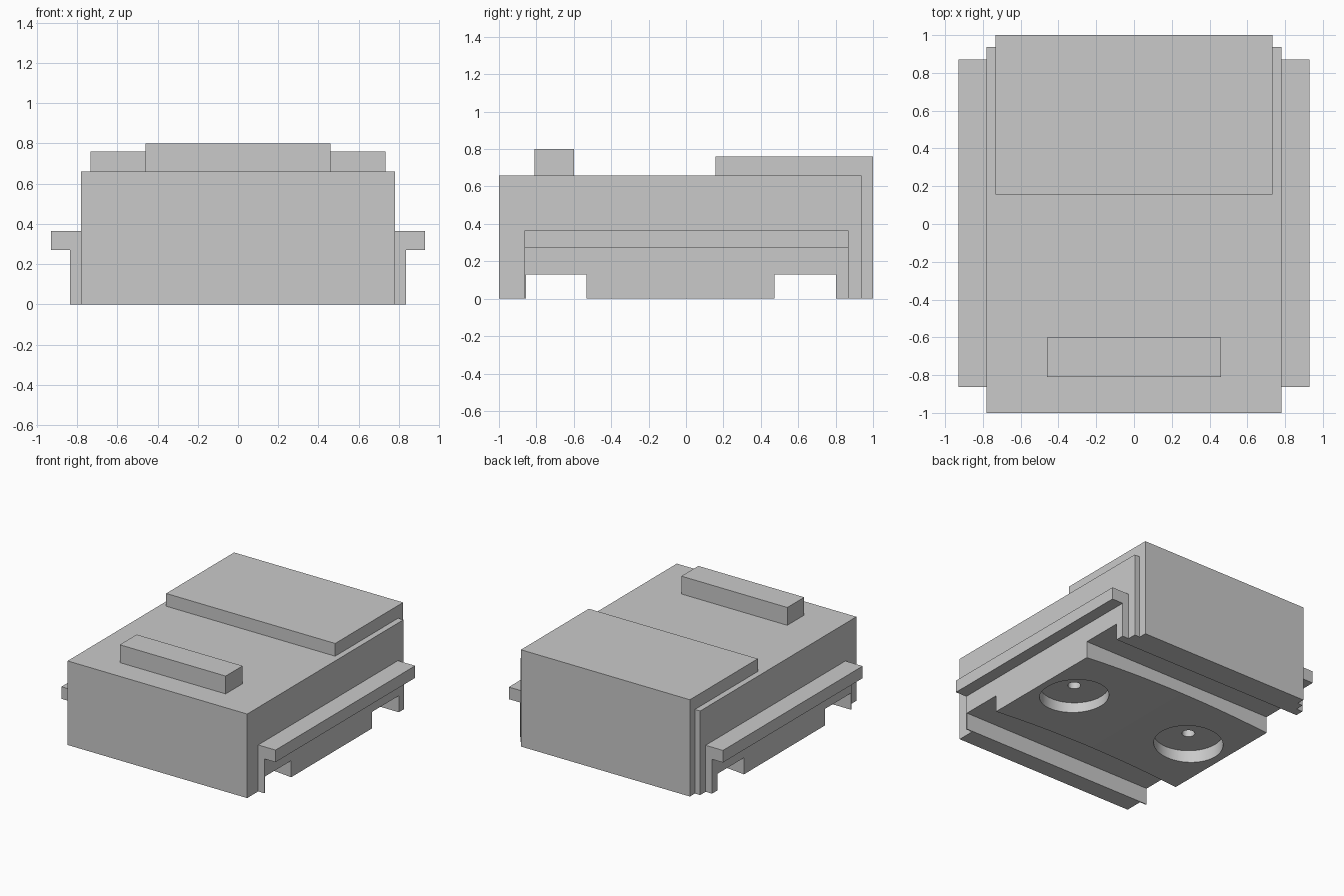
import bpy, bmesh

cube = bpy.data.objects.get("Cube")
if cube:
    bpy.data.objects.remove(cube, do_unlink=True)

grey = bpy.data.materials.new("plain_grey")
grey.use_nodes = True
grey.diffuse_color = (0.59, 0.59, 0.59, 1)
grey.node_tree.nodes["Principled BSDF"].inputs["Base Color"].default_value = grey.diffuse_color


def finish(name, bm):
    bmesh.ops.recalc_face_normals(bm, faces=bm.faces)
    mesh = bpy.data.meshes.new(name)
    bm.to_mesh(mesh)
    bm.free()
    mesh.materials.append(grey)
    obj = bpy.data.objects.new(name, mesh)
    bpy.context.collection.objects.link(obj)
    return obj


def extrude(name, outline, vec):
    """Sweep a flat outline of 3D points along a vector."""
    bm = bmesh.new()
    face = bm.faces.new([bm.verts.new(p) for p in outline])
    new = bmesh.ops.extrude_face_region(bm, geom=[face])["geom"]
    verts = [v for v in new if isinstance(v, bmesh.types.BMVert)]
    bmesh.ops.translate(bm, verts=verts, vec=vec)
    return finish(name, bm)


def extrude_x(name, profile, x0, x1):
    """Sweep a (y, z) side outline from x0 to x1."""
    return extrude(name, [(x0, y, z) for y, z in profile], (x1 - x0, 0, 0))


def rect(y0, y1, z0, z1):
    return [(y0, z0), (y1, z0), (y1, z1), (y0, z1)]


def notched(y0, y1, top):
    """Side outline with the two cross channels in its underside."""
    pts = [(y0, 0)]
    for a, b in ((-0.855, -0.533), (0.473, 0.803)):
        pts += [(a, 0), (a, 0.13), (b, 0.13), (b, 0)]
    return pts + [(y1, 0), (y1, top), (y0, top)]


def combine(target, other, operation):
    """Join or cut one solid with another and discard the second."""
    other.hide_render = True
    mod = target.modifiers.new("combine", 'BOOLEAN')
    mod.operation = operation
    mod.solver = 'EXACT'
    mod.object = other
    bpy.context.view_layer.objects.active = target
    bpy.ops.object.modifier_apply(modifier=mod.name)
    bpy.data.objects.remove(other, do_unlink=True)


# Main body
body = extrude_x("housing", notched(-1, 0.938, 0.66), -0.78, 0.78)

# Cover folding over the top and down the back, and the raised bar near the front
parts = [
    extrude_x("back_cover", [(0.938, 0), (1, 0), (1, 0.76), (0.157, 0.76),
                             (0.157, 0.66), (0.938, 0.66)], -0.734, 0.734),
    extrude_x("top_bar", rect(-0.81, -0.60, 0.66, 0.80), -0.46, 0.46),
]

# Side skirts and overhanging rails
for side, s in (("left", 1), ("right", -1)):
    parts.append(extrude_x(side + "_skirt", notched(-0.863, 0.87, 0.27), s * 0.78, s * 0.835))
    parts.append(extrude_x(side + "_rail", rect(-0.863, 0.87, 0.27, 0.365), s * 0.78, s * 0.93))

for part in parts:
    combine(body, part, 'UNION')

# Shallow arch under the middle of the body
half, rise, steps = 0.83, 0.033, 24
arch = [(half, -0.65, -0.1), (-half, -0.65, -0.1)]
for i in range(steps + 1):
    t = 2 * i / steps - 1
    arch.append((half * t, -0.65, rise * (1 - t * t)))
combine(body, extrude("arch_cutter", arch, (0, 1.25, 0)), 'DIFFERENCE')

# Counterbored screw holes in the underside
for s in (1, -1):
    for radius, depth in ((0.247, 0.105), (0.046, 0.25)):
        bm = bmesh.new()
        bmesh.ops.create_cone(bm, cap_ends=True, segments=48, radius1=radius,
                              radius2=radius, depth=2 * depth)
        bmesh.ops.translate(bm, verts=bm.verts, vec=(s * 0.53, -0.03, 0))
        combine(body, finish("hole_cutter", bm), 'DIFFERENCE')

# Smooth hole walls and arch, sharp edges elsewhere
bpy.ops.object.select_all(action='DESELECT')
body.select_set(True)
bpy.context.view_layer.objects.active = body
bpy.ops.object.shade_smooth_by_angle()
